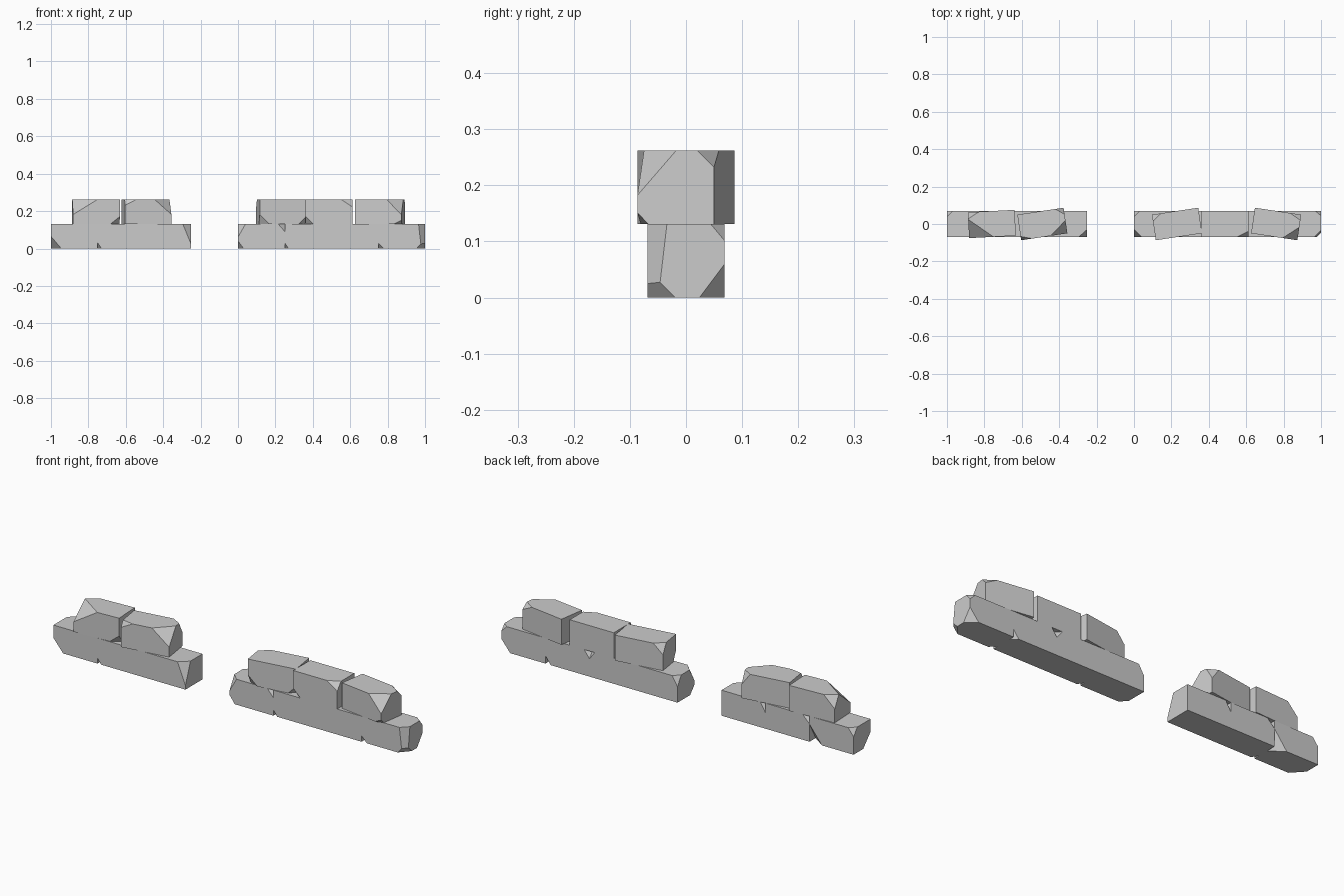
import bpy, bmesh
from math import radians
from mathutils import Matrix, Vector

if "Cube" in bpy.data.objects:
    bpy.data.objects.remove(bpy.data.objects["Cube"])

LENGTH, DEPTH, HEIGHT = 0.25, 0.138, 0.131


def stone(name, x, row, turn, chips):
    """Box with corners sliced off. A chip is a corner (signs) and its reach along x, y, z."""
    half = Vector((LENGTH, DEPTH, HEIGHT)) / 2
    bm = bmesh.new()
    bmesh.ops.create_cube(bm, size=1, matrix=Matrix.Diagonal((LENGTH, DEPTH, HEIGHT, 1)))
    for sx, sy, sz, a, b, c in chips:
        corner = Vector((sx * half.x, sy * half.y, sz * half.z))
        normal = Vector((sx / a, sy / b, sz / c)).normalized()
        bmesh.ops.bisect_plane(bm, geom=bm.verts[:] + bm.edges[:] + bm.faces[:],
                               plane_co=corner - Vector((sx * a, 0, 0)),
                               plane_no=normal, clear_outer=True)
        bmesh.ops.holes_fill(bm, edges=[e for e in bm.edges if e.is_boundary], sides=0)
    bmesh.ops.recalc_face_normals(bm, faces=bm.faces[:])
    mesh = bpy.data.meshes.new(name)
    bm.to_mesh(mesh)
    bm.free()
    obj = bpy.data.objects.new(name, mesh)
    obj.location = (x, 0, HEIGHT * (row + 0.5))
    obj.rotation_euler.z = radians(turn)
    bpy.context.collection.objects.link(obj)


# Left wall, bottom row
stone("left_base_stone_1", -0.875, 0, 0, [
    (-1, -1, -1, .055, .06, .065), (1, 1, -1, .07, .05, .09), (-1, 1, 1, .03, .03, .04)])
stone("left_base_stone_2", -0.625, 0, 0, [
    (-1, -1, -1, .02, .03, .03), (-1, 1, 1, .04, .03, .04)])
stone("left_base_stone_3", -0.375, 0, 0, [
    (1, -1, 1, .045, .04, .11), (-1, 1, 1, .03, .03, .05)])

# Left wall, top row
stone("left_top_stone_1", -0.76, 1, 3, [
    (-1, -1, 1, .13, .10, .08), (-1, 1, 1, .06, .035, .06), (1, -1, -1, .05, .03, .04)])
stone("left_top_stone_2", -0.49, 1, 8.5, [
    (1, -1, 1, .09, .07, .08), (1, 1, 1, .045, .035, .06), (-1, -1, 1, .06, .02, .03)])

# Right wall, bottom row
stone("right_base_stone_1", 0.125, 0, 0, [
    (-1, -1, 1, .04, .04, .07), (-1, 1, 1, .03, .03, .05),
    (-1, -1, -1, .03, .035, .04), (1, -1, 1, .035, .03, .04)])
stone("right_base_stone_2", 0.375, 0, 0, [
    (-1, -1, -1, .02, .03, .03), (1, 1, 1, .03, .03, .04)])
stone("right_base_stone_3", 0.625, 0, 0, [
    (-1, 1, 1, .03, .03, .04), (1, 1, -1, .03, .03, .04)])
stone("right_base_stone_4", 0.875, 0, 0, [
    (1, -1, 1, .035, .035, .30), (1, 1, 1, .03, .025, .03),
    (1, 1, -1, .05, .045, .06), (1, -1, -1, .045, .05, .05),
    (-1, -1, -1, .03, .03, .03)])

# Right wall, top row
stone("right_top_stone_1", 0.23, 1, 8.5, [
    (-1, -1, -1, .05, .03, .05), (-1, 1, 1, .05, .035, .05), (1, -1, -1, .04, .03, .04)])
stone("right_top_stone_2", 0.487, 1, 0, [
    (1, -1, 1, .06, .03, .04), (-1, -1, -1, .04, .03, .04)])
stone("right_top_stone_3", 0.76, 1, -8.5, [
    (1, -1, 1, .08, .07, .08), (1, 1, 1, .06, .03, .03), (1, -1, -1, .04, .02, .02)])
